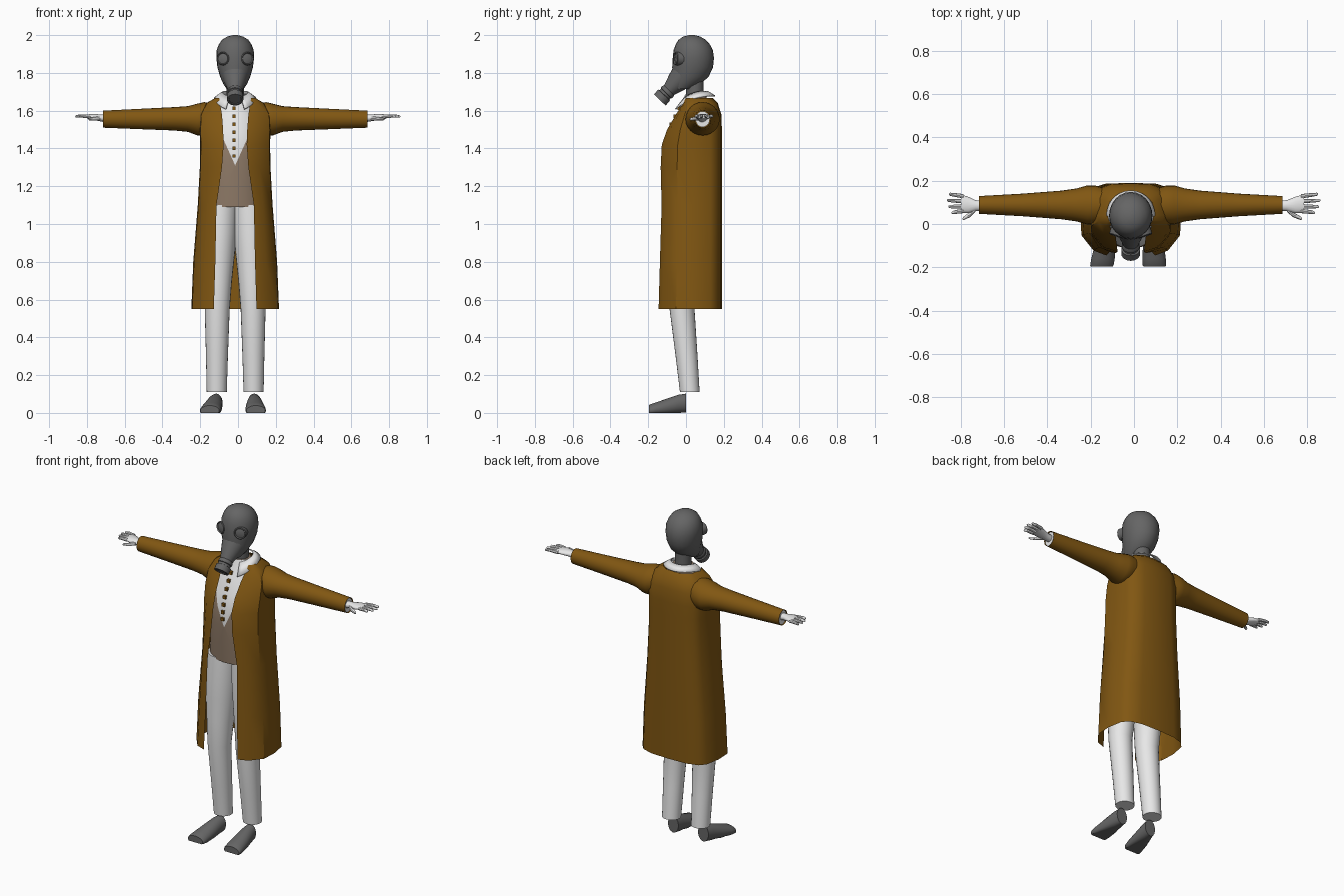
import bpy, bmesh, math
from mathutils import Vector

if "Cube" in bpy.data.objects:
    bpy.data.objects.remove(bpy.data.objects["Cube"])

CX = -0.015                                  # body centre line
X, Y, Z = Vector((1, 0, 0)), Vector((0, 1, 0)), Vector((0, 0, 1))


def material(name, r, g, b):
    m = bpy.data.materials.new(name)
    m.use_nodes = True
    m.diffuse_color = (r, g, b, 1)
    bsdf = m.node_tree.nodes["Principled BSDF"]
    bsdf.inputs["Base Color"].default_value = (r, g, b, 1)
    bsdf.inputs["Roughness"].default_value = 0.7
    return m


BROWN = material("coat brown", 0.22, 0.095, 0.006)
GREY = material("rubber grey", 0.13, 0.13, 0.13)
WHITE = material("cloth white", 0.8, 0.8, 0.8)
TAUPE = material("waistcoat taupe", 0.28, 0.2, 0.14)


def finish(name, bm, mats, angle=40):
    bmesh.ops.recalc_face_normals(bm, faces=bm.faces)
    mesh = bpy.data.meshes.new(name)
    bm.to_mesh(mesh)
    bm.free()
    for m in mats:
        mesh.materials.append(m)
    ob = bpy.data.objects.new(name, mesh)
    bpy.context.collection.objects.link(ob)
    bpy.ops.object.select_all(action="DESELECT")
    ob.select_set(True)
    bpy.context.view_layer.objects.active = ob
    bpy.ops.object.shade_smooth_by_angle(angle=math.radians(angle))
    return ob


def skin(bm, rings, closed):
    """Bridge successive rows of vertices with quads."""
    for a, b in zip(rings, rings[1:]):
        n = len(a)
        for i in range(n if closed else n - 1):
            j = (i + 1) % n
            bm.faces.new((a[i], a[j], b[j], b[i]))


def loft_mesh(rows, u, v, n=24, floor=None, caps=True):
    """Rows are (centre, radius along u, radius along v)."""
    bm = bmesh.new()
    rings = []
    for c, ru, rv in rows:
        ring = []
        for i in range(n):
            a = math.tau * i / n
            p = Vector(c) + u * ru * math.cos(a) + v * rv * math.sin(a)
            if floor is not None:
                p.z = max(p.z, floor)
            ring.append(bm.verts.new(p))
        rings.append(ring)
    skin(bm, rings, True)
    if caps:
        bm.faces.new(rings[0])
        bm.faces.new(rings[-1])
    return bm


def loft(name, mat, rows, u=X, v=Y, **kw):
    return finish(name, loft_mesh(rows, u, v, **kw), [mat])


# Head: z, front y, back y, half width
head = [(1.715, -.075, .03, .045), (1.74, -.078, .075, .062), (1.78, -.07, .12, .08),
        (1.83, -.073, .143, .094), (1.88, -.07, .148, .1), (1.92, -.066, .142, .098),
        (1.95, -.055, .127, .087), (1.975, -.04, .105, .07), (1.992, -.015, .075, .042),
        (2.0, .015, .045, .012)]
loft("mask_head", GREY, [((CX, (f + b) / 2, z), w, (b - f) / 2) for z, f, b, w in head])
loft("neck", GREY, [((CX, .047, z), .046, .046) for z in (1.6, 1.8)])

# Breathing snout and filter canister along one slanted axis
axis = Vector((0, -.7, -.72)).normalized()
start = Vector((CX, -.015, 1.785))
side_v = axis.cross(X)


def along(rows):
    return [(start + axis * d, r, r) for d, r in rows]


loft("mask_snout", GREY, along([(0, .07), (.05, .056), (.09, .042), (.11, .036)]), X, side_v)
loft("filter_canister", GREY, along([(.1, .033), (.115, .041), (.128, .041), (.13, .036), (.142, .036),
     (.144, .043), (.178, .043), (.178, .034), (.174, .032)]), X, side_v)

# Eyepieces with raised rims
for s, side in ((1, "left"), (-1, "right")):
    d = Vector((s * .35, -1, .05)).normalized()
    u = d.cross(Z).normalized()
    o = Vector((CX + s * .061, -.04, 1.875))
    loft(side + "_eyepiece", GREY, [(o + d * t, r, r) for t, r in
         ((-.02, .036), (.014, .035), (.018, .031), (.012, .027), (.016, .012))], u, d.cross(u))

# Torso: shirt shows inside the V of the waistcoat
torso = [(1.09, -.1, .15, .17), (1.2, -.107, .16, .165), (1.32, -.113, .165, .163),
         (1.42, -.11, .165, .16), (1.5, -.088, .165, .155), (1.58, -.05, .15, .13),
         (1.64, -.02, .125, .09), (1.685, -.005, .1, .058)]
bm = loft_mesh([((CX, (f + b) / 2, z), w, (b - f) / 2) for z, f, b, w in torso], X, Y, n=32)
V_Z, SLOPE = 1.31, .45
for s in (1, -1):
    bmesh.ops.bisect_plane(bm, geom=bm.verts[:] + bm.edges[:] + bm.faces[:],
                           plane_co=(CX, 0, V_Z), plane_no=(s, 0, -SLOPE))
bm.faces.ensure_lookup_table()
for f in bm.faces:
    c = f.calc_center_median()
    f.material_index = int(c.y < .04 and abs(c.x - CX) < (c.z - V_Z) * SLOPE)
finish("shirt_and_waistcoat", bm, [TAUPE, WHITE])

# Square shirt buttons following the chest
for i in range(7):
    z = 1.36 + i * .042
    for (z0, f0, *_), (z1, f1, *_) in zip(torso, torso[1:]):
        if z0 <= z < z1:
            y = f0 + (f1 - f0) * (z - z0) / (z1 - z0)
    bm = bmesh.new()
    bmesh.ops.create_cube(bm, size=.018)
    bmesh.ops.translate(bm, verts=bm.verts, vec=(CX - .006, y - .003, z))
    finish(f"button_{i + 1}", bm, [BROWN])

# Collar: folded band, open at the throat, dropping to two points
bm = bmesh.new()
top, low = [], []
for i in range(25):
    a = math.radians(-154 + 308 * i / 24)
    drop = ((1 - math.cos(a)) / 2) ** 2.5
    sx, cy = math.sin(a), math.cos(a)
    top.append(bm.verts.new((CX + .07 * sx, .05 + .065 * cy, 1.705 - .035 * drop)))
    low.append(bm.verts.new((CX + .112 * sx, .043 + .112 * cy, 1.68 - .08 * drop)))
skin(bm, [top, low], False)
collar = finish("collar", bm, [WHITE])
collar.modifiers.new("thickness", "SOLIDIFY").thickness = .006

# Coat: z, half width, front y, back y, half width of the opening
coat = [(.55, .232, -.145, .19, .113), (.8, .222, -.138, .19, .105), (1.1, .198, -.129, .19, .099),
        (1.3, .187, -.134, .19, .07), (1.42, .185, -.128, .19, .061), (1.5, .187, -.1, .19, .064),
        (1.58, .183, -.053, .187, .07), (1.64, .152, -.015, .168, .08), (1.668, .105, .0, .14, .085)]
bm = bmesh.new()
rings = []
for z, w, f, b, o in coat:
    mid = .04
    half = [(.5 * w, b - .004), (.8 * w, b - .025), (.93 * w, b * .6 + mid * .4), (w, mid),
            (.98 * w, mid + (f - mid) * .5), (.45 * o + .52 * w, f + (mid - f) * .12), (o, f)]
    pts = [(-x, y) for x, y in reversed(half)] + [(0, b)] + half
    rings.append([bm.verts.new((CX + x, y, z)) for x, y in pts])
skin(bm, rings, False)
finish("coat_body", bm, [BROWN], 35)

for s, side in ((1, "left"), (-1, "right")):
    # Sleeve: distance from centre, z, depth radius, height radius
    sleeve = [(.1, 1.57, .07, .07), (.165, 1.557, .09, .088), (.2, 1.553, .09, .084),
              (.25, 1.556, .076, .068), (.32, 1.557, .066, .062), (.5, 1.556, .052, .054),
              (.7, 1.555, .041, .045)]
    loft(side + "_sleeve", BROWN, [((CX + s * x, .088, z), ry, rz) for x, z, ry, rz in sleeve],
         Y, Z, caps=False)
    cuff = CX + s * .7
    loft(side + "_cuff_lining", WHITE, [((cuff - s * t, .088, 1.555), .038, .042)
                                        for t in (.012, .006)], Y, Z)

    # Hand: palm, four fingers and a thumb
    k = s * (1 if s > 0 else .84)

    def reach(rows):
        return [((cuff + k * t, y, z), ry, rz) for t, y, z, ry, rz in rows]

    loft(side + "_palm", WHITE, reach([(-.03, .085, 1.558, .022, .022), (.02, .085, 1.562, .025, .018),
         (.06, .088, 1.567, .038, .016), (.1, .095, 1.569, .042, .011)]), Y, Z, n=16)
    for i, (y, tip) in enumerate(((.128, .165), (.105, .175), (.082, .168), (.06, .15))):
        spread = (y - .09) * .25
        loft(f"{side}_finger_{i + 1}", WHITE, reach([(.085, y, 1.569, .01, .01),
             (.13, y + spread * .6, 1.572, .009, .009), (tip - .005, y + spread, 1.57, .007, .007),
             (tip, y + spread, 1.569, .003, .003)]), Y, Z, n=8)
    loft(side + "_thumb", WHITE, reach([(.02, .07, 1.56, .014, .012), (.05, .043, 1.557, .012, .01),
         (.085, .026, 1.555, .008, .007), (.09, .024, 1.555, .003, .003)]), Y, Z, n=8)

    # Trouser leg: z, distance from centre, y, radii
    leg = [(1.1, .078, .01, .094, .1), (.95, .085, .005, .093, .1), (.85, .09, -.002, .089, .092),
           (.7, .093, -.014, .076, .077), (.55, .095, -.021, .066, .066), (.3, .0965, .003, .058, .058),
           (.11, .0975, .02, .053, .052)]
    loft(side + "_trouser_leg", WHITE, [((CX + s * x, y, z), rx, ry) for z, x, y, rx, ry in leg])

    # Shoe: flat sole, upright heel end, low broad toe
    toe = .008 if s > 0 else -.032
    heel = .086 if s > 0 else -.116
    shoe = [(0, .052, .035, .05), (.04, .046, .041, .05), (.1, .03, .049, .046),
            (.16, .018, .054, .037), (.19, .012, .054, .033), (.197, .012, .05, .027)]
    loft(side + "_shoe", GREY, [((heel + toe * t / .19, -t, z), rx, rz) for t, z, rx, rz in shoe],
         X, Z, floor=0)
